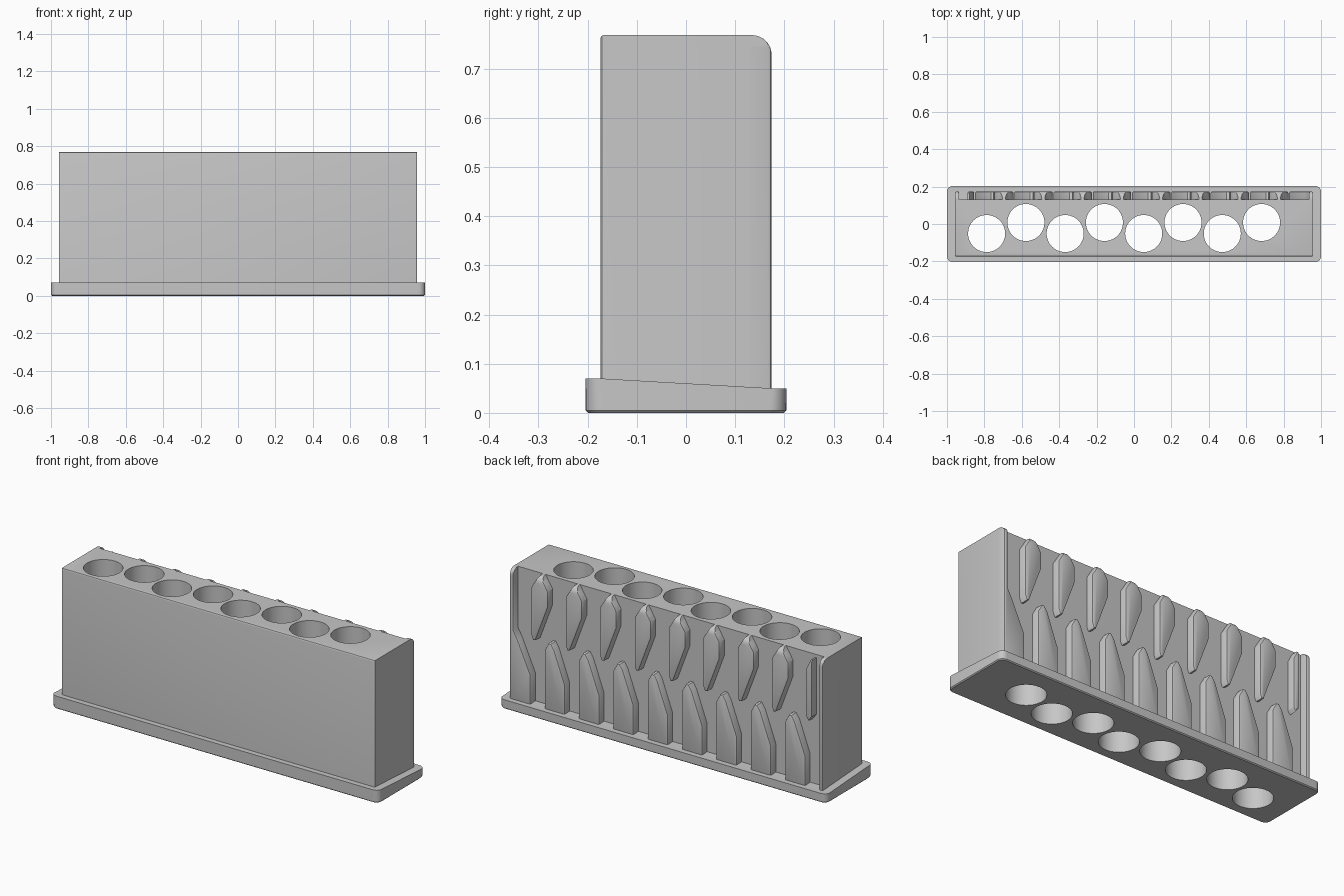
import bpy, bmesh, math
from mathutils import Vector

if "Cube" in bpy.data.objects:
    bpy.data.objects.remove(bpy.data.objects["Cube"], do_unlink=True)

grey = bpy.data.materials.new("matte grey")
grey.use_nodes = True
COLOUR = (0.57, 0.57, 0.57, 1)
grey.diffuse_color = COLOUR
grey.node_tree.nodes["Principled BSDF"].inputs["Base Color"].default_value = COLOUR

HALF = 0.957      # half length of the block
TOP = 0.768       # height of the block
BACK = 0.174      # outer plane of the ribs
PLATE = 0.13      # plane between the ribs
PITCH = 0.21


def prisms(name, outlines, place, offset):
    """Extrude flat outlines; place maps each 2D point to 3D."""
    bm = bmesh.new()
    for outline in outlines:
        face = bm.faces.new([bm.verts.new(place(*p)) for p in outline])
        new = bmesh.ops.extrude_face_region(bm, geom=[face])["geom"]
        verts = [v for v in new if isinstance(v, bmesh.types.BMVert)]
        bmesh.ops.translate(bm, vec=Vector(offset), verts=verts)
    bmesh.ops.recalc_face_normals(bm, faces=bm.faces)
    mesh = bpy.data.meshes.new(name)
    bm.to_mesh(mesh)
    bm.free()
    obj = bpy.data.objects.new(name, mesh)
    bpy.context.collection.objects.link(obj)
    mesh.materials.append(grey)
    return obj


def side_prism(name, outline, half):
    return prisms(name, [outline], lambda y, z: (-half, y, z), (2 * half, 0, 0))


def bevel_edges(obj, rule, width, segments):
    bm = bmesh.new()
    bm.from_mesh(obj.data)
    edges = [e for e in bm.edges if rule(e.verts[0].co, e.verts[1].co)]
    bmesh.ops.bevel(bm, geom=edges, offset=width, segments=segments,
                    profile=0.5, affect='EDGES')
    bm.to_mesh(obj.data)
    bm.free()


def activate(obj):
    bpy.ops.object.select_all(action='DESELECT')
    obj.select_set(True)
    bpy.context.view_layer.objects.active = obj


def drill(obj, cutter):
    mod = obj.modifiers.new("hole", 'BOOLEAN')
    mod.operation, mod.object, mod.solver = 'DIFFERENCE', cutter, 'EXACT'
    activate(obj)
    bpy.ops.object.modifier_apply(modifier=mod.name)


def round_top(obj, radius, steps):
    """Slice the tops into levels and pull each level in to an arc."""
    bm = bmesh.new()
    bm.from_mesh(obj.data)
    low = TOP - radius
    for i in range(steps):
        level = low + radius * math.sin(i * math.pi / 2 / steps)
        bmesh.ops.bisect_plane(bm, geom=bm.verts[:] + bm.edges[:] + bm.faces[:],
                               plane_co=(0, 0, level), plane_no=(0, 0, 1))
    for v in bm.verts:
        if v.co.z > low:
            rise = min(v.co.z - low, radius)
            limit = BACK - radius + math.sqrt(radius ** 2 - rise ** 2)
            v.co.y = min(v.co.y, limit)
    bmesh.ops.remove_doubles(bm, verts=bm.verts, dist=0.0001)
    bm.to_mesh(obj.data)
    bm.free()


# Base flange: top slopes down to the back, rounded corners
base = side_prism("base_flange", [(-0.204, 0), (0.204, 0), (0.204, 0.05),
                                  (BACK, 0.05), (-BACK, 0.07), (-0.204, 0.07)], 1)
bevel_edges(base, lambda a, b: abs(a.y) > 0.2 and abs(a.y - b.y) < 0.001
            and abs(a.x - b.x) < 0.001, 0.035, 8)
bevel_edges(base, lambda a, b: a.z < 0.001 and b.z < 0.001, 0.005, 1)

# Main block with softened front and end edges
block = side_prism("tube_block", [(-BACK, 0.03), (PLATE, 0.03),
                                  (PLATE, TOP), (-BACK, TOP)], HALF)
bevel_edges(block, lambda a, b: max(a.y, b.y) < 0 and (a.z + b.z) > 0.1, 0.007, 3)

# Eight staggered through holes
for i in range(8):
    bpy.ops.mesh.primitive_cylinder_add(
        vertices=64, radius=0.099, depth=2,
        location=(-0.788 + PITCH * i, 0.008 if i % 2 else -0.051, 0.4))
    cutter = bpy.context.object
    drill(block, cutter)
    drill(base, cutter)
    bpy.data.objects.remove(cutter, do_unlink=True)

# Rib outlines seen from the back
upper = [(0.05, 0.70), (0.008, TOP), (-0.008, TOP), (-0.05, 0.70),
         (-0.05, 0.61), (0.025, 0.41), (0.04, 0.405), (0.05, 0.43)]
lower = [(0.06, 0.03), (0.06, 0.37), (0.035, 0.415), (0.02, 0.415),
         (0, 0.385), (-0.065, 0.21), (-0.065, 0.03)]
outlines = [[(0.775 - PITCH * i + x, z) for x, z in upper] for i in range(8)]
outlines += [[(0.685 - PITCH * i + x, z) for x, z in lower] for i in range(8)]

# Half rib and end rails
outlines.append([(-0.855, 0.70), (-0.855, 0.43), (-0.868, 0.41), (-0.89, 0.44),
                 (-0.89, 0.75), (-0.88, 0.75)])
outlines.append([(-0.935, 0.03), (-0.935, TOP), (-HALF, TOP), (-HALF, 0.03)])
outlines.append([(HALF, 0.03), (HALF, TOP), (0.935, TOP), (0.935, 0.43),
                 (0.91, 0.385), (0.83, 0.21), (0.83, 0.03)])
ribs = prisms("back_ribs", outlines, lambda x, z: (x, 0.118, z),
              (0, BACK - 0.118, 0))
bevel_edges(ribs, lambda a, b: min(a.y, b.y) > BACK - 0.001, 0.008, 2)
round_top(ribs, 0.04, 8)

for part in (base, block, ribs):
    activate(part)
    bpy.ops.object.shade_smooth_by_angle(angle=math.radians(30))
